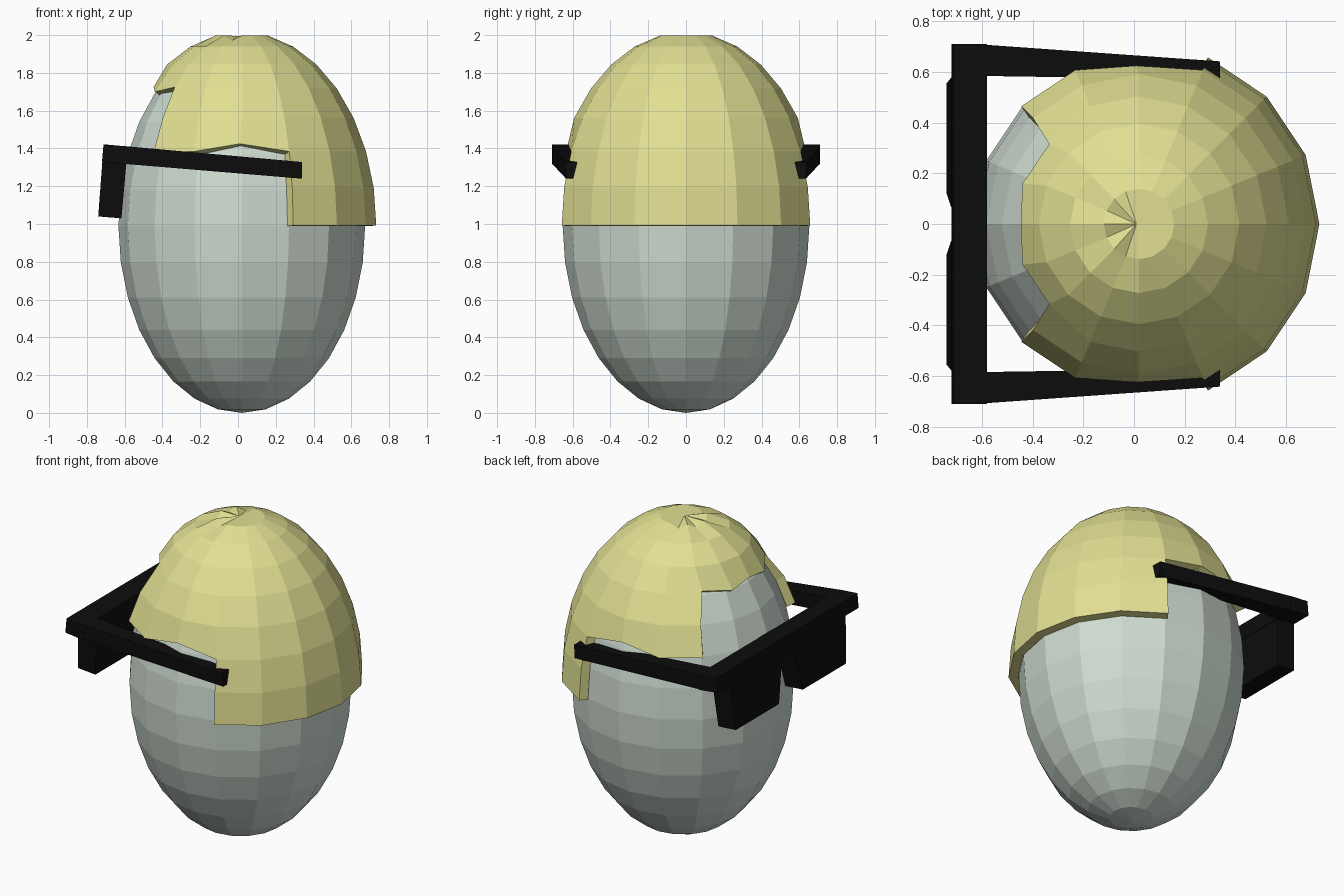
import bpy, bmesh, math
from mathutils import Vector

if "Cube" in bpy.data.objects:
    bpy.data.objects.remove(bpy.data.objects["Cube"])

CX = 0.02            # head axis is slightly behind the glasses
SEG, RINGS = 16, 16


def material(name, rgb):
    m = bpy.data.materials.new(name)
    m.diffuse_color = (*rgb, 1)
    m.use_nodes = True
    m.node_tree.nodes["Principled BSDF"].inputs["Base Color"].default_value = m.diffuse_color
    return m


skin = material("pale_grey_green", (0.62, 0.71, 0.635))
yellow = material("straw_yellow", (0.75, 0.74, 0.29))
black = material("black", (0.004, 0.004, 0.004))


def add_object(name, bm, mat):
    me = bpy.data.meshes.new(name)
    bm.to_mesh(me)
    bm.free()
    me.materials.append(mat)
    ob = bpy.data.objects.new(name, me)
    bpy.context.collection.objects.link(ob)
    return ob


# Egg-shaped head
bm = bmesh.new()
bmesh.ops.create_uvsphere(bm, u_segments=SEG, v_segments=RINGS, radius=1)
for v in bm.verts:
    v.co = Vector((CX + v.co.x * 0.653, v.co.y * 0.653, 0.99 + v.co.z * 0.99))
add_object("head", bm, skin)


# Hair cap: egg shell whose lower edge depends on the direction from the back
def lowest_ring(j):
    side = min(j + 0.5, SEG - j - 0.5)    # column centre, 0 = back, 8 = face
    return 8 if side < 3 else 6 if side < 6 else 4


def hair_point(k, j):
    t, p = math.radians(11.25 * k), math.tau * j / SEG
    side = min(j, SEG - j)
    s = 1 if j <= 8 else -1
    # hairline tufts and the raised edge over each temple
    if (k, side) == (6, 4):
        return (0.01, s * 0.625, 1.425)
    if (k, side) == (4, 6):
        return (-0.335, s * 0.315, 1.725)
    if (k, side) == (4, 7):
        return (-0.44, s * 0.16, 1.70)
    if (k, side) == (4, 8):
        return (-0.447, 0, 1.725)
    r, z = 0.712 * math.sin(t), 0.992 + 1.025 * math.cos(t)
    # shallow pleats fanning forward from the crown
    if k == 1 and side >= 5 and side % 2:
        z -= 0.025
    return (CX + r * math.cos(p), r * math.sin(p), z)


bm = bmesh.new()
pole = bm.verts.new((CX - 0.01, 0, 1.996))
grid = {}


def vert(k, j):
    if k == 0:
        return pole
    key = (k, j % SEG)
    if key not in grid:
        grid[key] = bm.verts.new(hair_point(*key))
    return grid[key]


for j in range(SEG):
    for k in range(lowest_ring(j)):
        loop = [vert(k, j), vert(k + 1, j), vert(k + 1, j + 1), vert(k, j + 1)]
        bm.faces.new(loop[:3] if k == 0 else loop)
hair = add_object("hair", bm, yellow)
hair.data.materials[0] = yellow
mod = hair.modifiers.new("thickness", "SOLIDIFY")
mod.thickness = 0.055
mod.offset = -1


# Glasses: each piece joins two four-point ends
def loft(name, a, b):
    bm = bmesh.new()
    va = [bm.verts.new(p) for p in a]
    vb = [bm.verts.new(p) for p in b]
    bm.faces.new(va)
    bm.faces.new(vb[::-1])
    for i in range(4):
        n = (i + 1) % 4
        bm.faces.new((va[i], vb[i], vb[n], va[n]))
    bmesh.ops.recalc_face_normals(bm, faces=bm.faces)
    return add_object(name, bm, black)


# Brow bar across the front
bar = [(-0.712, 1.422), (-0.58, 1.41), (-0.588, 1.315), (-0.72, 1.33)]
loft("glasses_brow_bar", [(x, -0.71, z) for x, z in bar],
     [(x, 0.71, z) for x, z in bar])

for s, label in ((1, "left"), (-1, "right")):
    # Lens block narrowing towards the bottom
    top = [(-0.716, 0.05), (-0.588, 0.05), (-0.588, 0.585), (-0.716, 0.585)]
    low = [(-0.74, 0.12), (-0.617, 0.12), (-0.617, 0.555), (-0.74, 0.555)]
    loft("glasses_lens_" + label,
         [(x, s * y, 1.36) for x, y in top],
         [(x, s * y, 1.04 if x < -0.7 else 1.03) for x, y in low])
    # Temple arm sloping down and inwards
    loft("glasses_temple_" + label,
         [(-0.62, s * 0.71, 1.414), (-0.62, s * 0.585, 1.414),
          (-0.62, s * 0.585, 1.32), (-0.62, s * 0.71, 1.32)],
         [(0.34, s * 0.642, 1.328), (0.34, s * 0.57, 1.328),
          (0.34, s * 0.58, 1.24), (0.34, s * 0.635, 1.24)])
